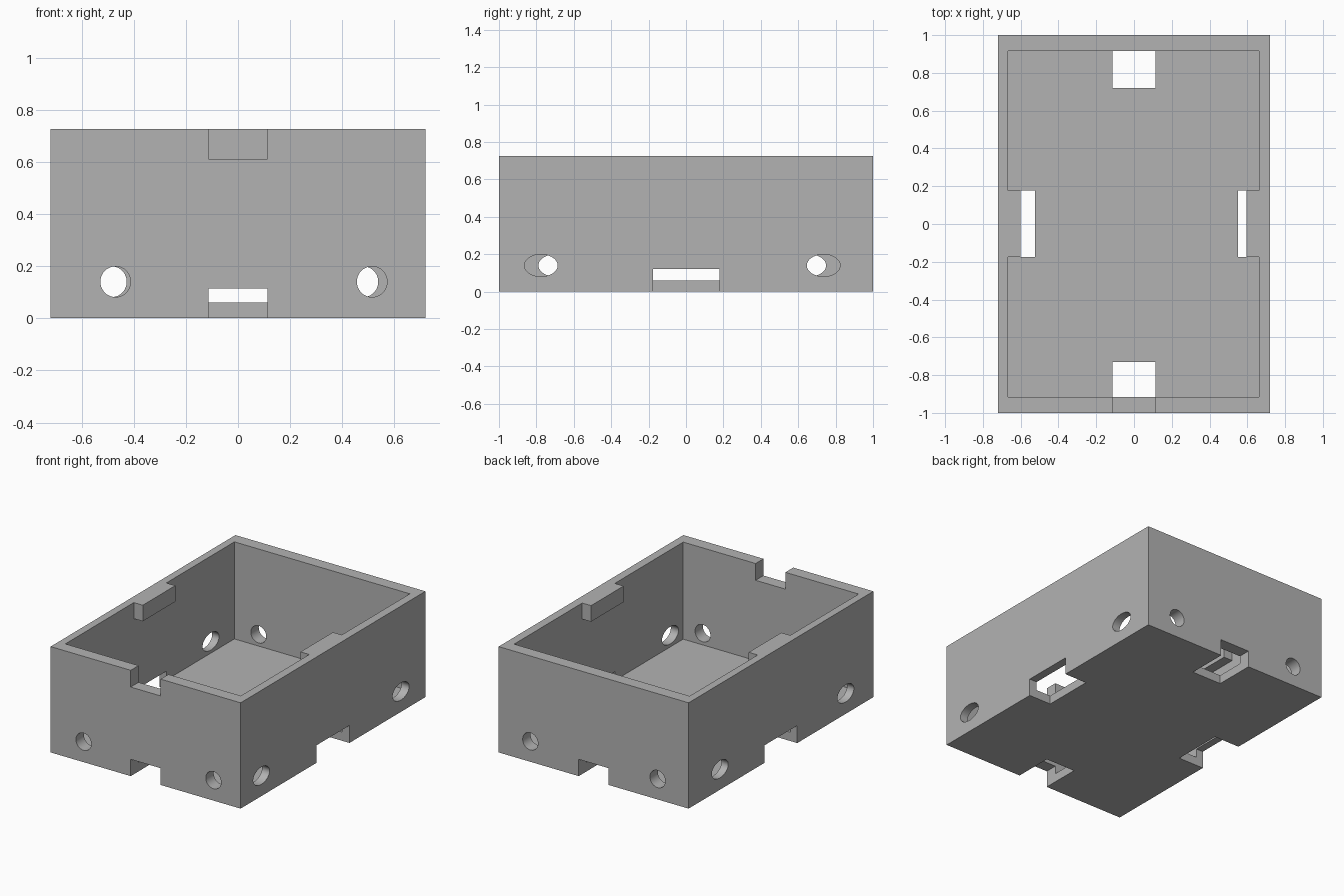
import bpy
import math

cube = bpy.data.objects.get("Cube")
if cube:
    bpy.data.objects.remove(cube, do_unlink=True)

HALF_X, HALF_Y, HEIGHT = 0.72, 1.0, 0.725
FLOOR = 0.06

grey = bpy.data.materials.new("plain grey")
grey.use_nodes = True
colour = (0.45, 0.45, 0.45, 1)
grey.diffuse_color = colour
grey.node_tree.nodes["Principled BSDF"].inputs["Base Color"].default_value = colour


def block(name, xs, ys, zs):
    """Box spanning the given ranges."""
    spans = (xs, ys, zs)
    bpy.ops.mesh.primitive_cube_add(size=1, location=[sum(s) / 2 for s in spans])
    ob = bpy.context.object
    ob.name = name
    ob.scale = [s[1] - s[0] for s in spans]
    bpy.ops.object.transform_apply(location=True, rotation=True, scale=True)
    ob.data.materials.append(grey)
    return ob


def bore(name, location, width, axis):
    """Round or oval cutter along x or y."""
    turn = (math.pi / 2, 0, 0) if axis == "y" else (math.pi / 2, 0, math.pi / 2)
    bpy.ops.mesh.primitive_cylinder_add(vertices=48, radius=1, depth=1,
                                        location=location, rotation=turn)
    ob = bpy.context.object
    ob.name = name
    ob.scale = (width / 2, 0.059, 0.3)
    bpy.ops.object.transform_apply(location=True, rotation=True, scale=True)
    ob.data.materials.append(grey)
    return ob


def combine(target, tool, operation="DIFFERENCE"):
    tool.hide_render = True
    mod = target.modifiers.new(tool.name, "BOOLEAN")
    mod.operation = operation
    mod.solver = "EXACT"
    mod.object = tool
    bpy.context.view_layer.objects.active = target
    bpy.ops.object.modifier_apply(modifier=mod.name)
    bpy.data.objects.remove(tool, do_unlink=True)


# Open tray
tray = block("tray", (-HALF_X, HALF_X), (-HALF_Y, HALF_Y), (0, HEIGHT))
combine(tray, block("cavity", (-0.668, 0.662), (-0.915, 0.915), (FLOOR, 1)))

# Tabs under the rim of the side walls
for xs in ((-0.70, -0.60), (0.595, 0.70)):
    combine(tray, block("rim_tab", xs, (-0.174, 0.178), (0.615, HEIGHT)), "UNION")

# Notch in the front rim
combine(tray, block("rim_notch", (-0.113, 0.113), (-1.1, -0.88), (0.61, 1)))

# Slots through the walls and floor
for ys in ((-1.1, -0.73), (0.72, 1.1)):
    combine(tray, block("end_slot", (-0.113, 0.113), ys, (-0.1, 0.115)))
for xs in ((-0.8, -0.525), (0.55, 0.8)):
    combine(tray, block("side_slot", xs, (-0.176, 0.178), (-0.1, 0.12)))

# Round holes in the end walls
for x, y in ((-0.47, -1), (0.514, -1), (-0.485, 1), (0.48, 1)):
    combine(tray, bore("end_hole", (x, y, 0.14), 0.116, "y"))

# Oval holes in the side walls
for x, y in ((HALF_X, -0.775), (HALF_X, 0.735), (-HALF_X, -0.70), (-HALF_X, 0.66)):
    combine(tray, bore("side_hole", (x, y, 0.14), 0.178, "x"))

bpy.ops.object.select_all(action="DESELECT")
tray.select_set(True)
bpy.context.view_layer.objects.active = tray
bpy.ops.object.shade_smooth_by_angle(angle=math.radians(30))
